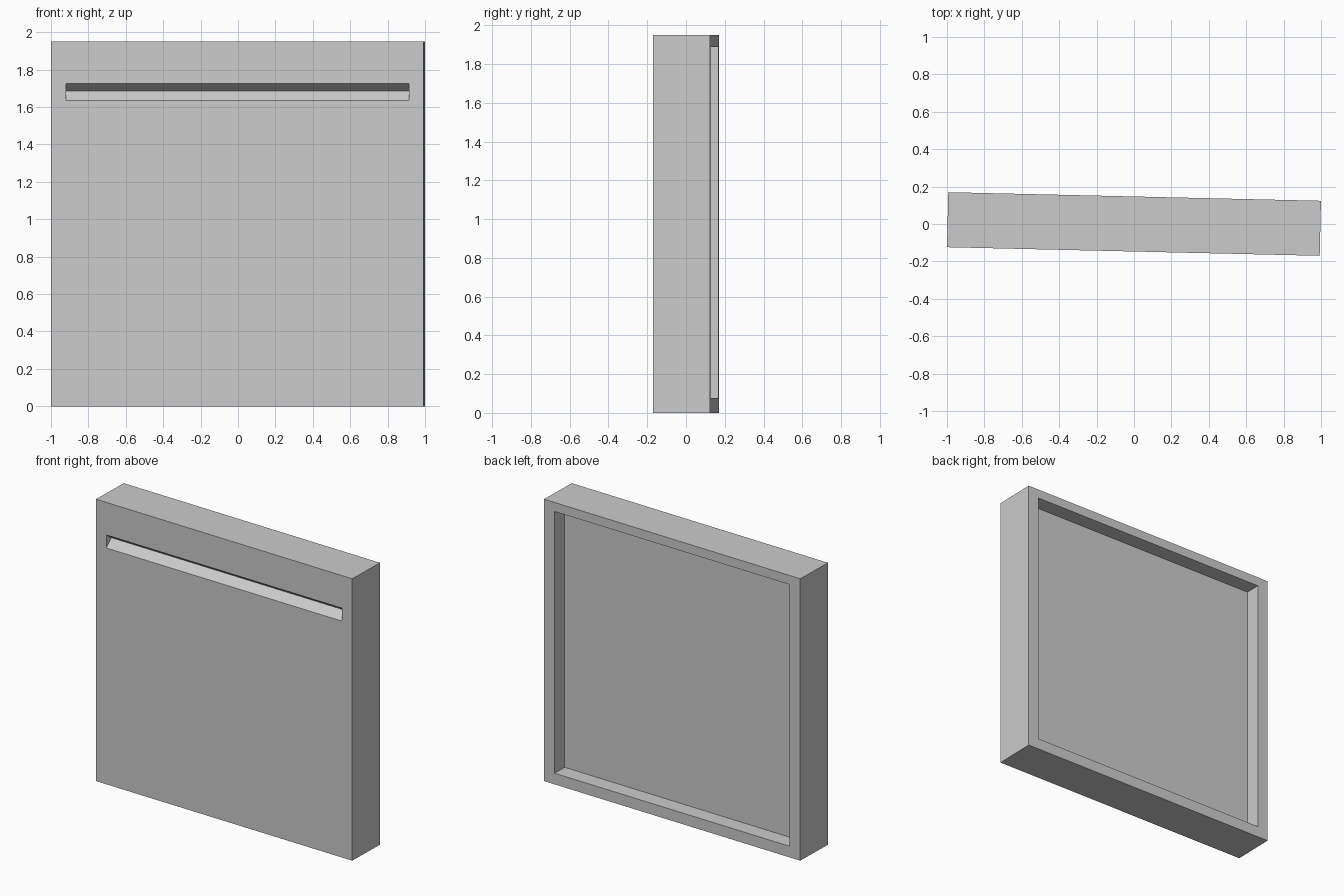
import bpy, bmesh, math

if "Cube" in bpy.data.objects:
    bpy.data.objects.remove(bpy.data.objects["Cube"])

W, D, H = 1.993, 0.294, 1.95
TILT = math.radians(-1.32)


def prism(name, profile, x0, x1):
    """Extrude a closed (y, z) profile from x0 to x1."""
    bm = bmesh.new()
    face = bm.faces.new([bm.verts.new((x0, y, z)) for y, z in profile])
    ext = bmesh.ops.extrude_face_region(bm, geom=[face])
    verts = [v for v in ext["geom"] if isinstance(v, bmesh.types.BMVert)]
    bmesh.ops.translate(bm, verts=verts, vec=(x1 - x0, 0, 0))
    bmesh.ops.recalc_face_normals(bm, faces=bm.faces)
    mesh = bpy.data.meshes.new(name)
    bm.to_mesh(mesh)
    bm.free()
    obj = bpy.data.objects.new(name, mesh)
    bpy.context.collection.objects.link(obj)
    return obj


def rect(y0, y1, z0, z1):
    return [(y0, z0), (y1, z0), (y1, z1), (y0, z1)]


def carve(target, cutter):
    mod = target.modifiers.new("carve", "BOOLEAN")
    mod.operation, mod.solver, mod.object = "DIFFERENCE", "EXACT", cutter
    bpy.context.view_layer.objects.active = target
    bpy.ops.object.modifier_apply(modifier=mod.name)
    bpy.data.objects.remove(cutter)


# Main slab
panel = prism("door_panel", rect(-D / 2, D / 2, 0, H), -W / 2, W / 2)

# Shallow tray in the back, leaving a raised rim
carve(panel, prism("back_recess", rect(D / 2 - 0.108, D / 2 + 0.1, 0.077, 1.887),
                   -0.915, 0.915))

# V-shaped finger groove across the front (cutter extends past the face)
f = -D / 2
groove = [(f, 1.635), (f + 0.054, 1.685), (f, 1.725), (f - 0.05, 1.725), (f - 0.05, 1.635)]
carve(panel, prism("handle_groove", groove, -0.917, 0.917))

# The whole panel stands slightly turned
panel.rotation_euler.z = TILT
